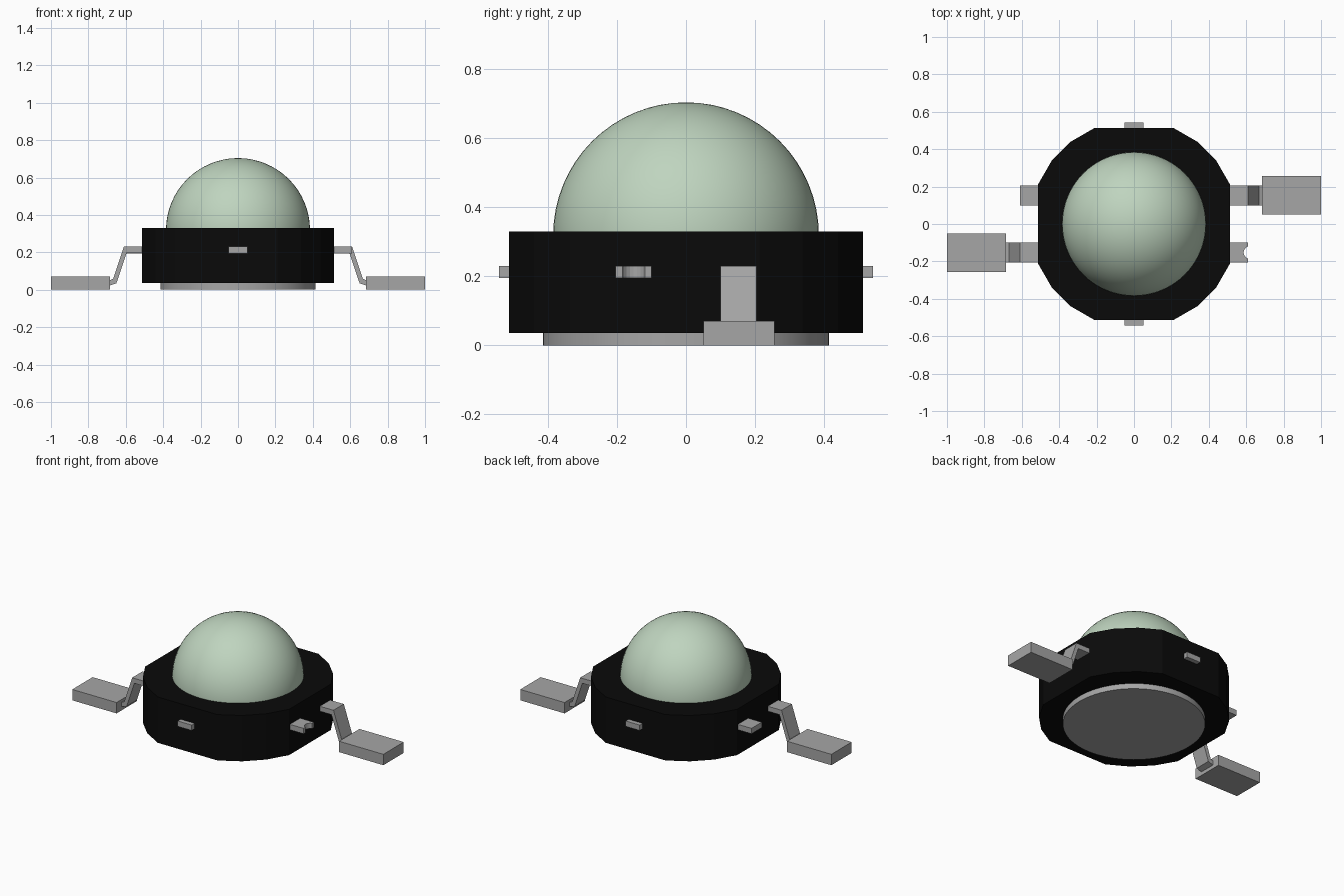
import bpy, bmesh, math
from mathutils import Matrix

cube = bpy.data.objects.get("Cube")
if cube:
    bpy.data.objects.remove(cube, do_unlink=True)


def material(name, rgb):
    m = bpy.data.materials.new(name)
    m.use_nodes = True
    m.diffuse_color = (*rgb, 1)
    m.node_tree.nodes["Principled BSDF"].inputs["Base Color"].default_value = (*rgb, 1)
    return m


BLACK = material("black plastic", (0.003, 0.003, 0.003))
METAL = material("grey metal", (0.38, 0.38, 0.38))
GLASS = material("pale green lens", (0.52, 0.66, 0.52))


def finish(name, bm, mat, smooth=False):
    bmesh.ops.recalc_face_normals(bm, faces=bm.faces)
    mesh = bpy.data.meshes.new(name)
    bm.to_mesh(mesh)
    bm.free()
    mesh.materials.append(mat)
    ob = bpy.data.objects.new(name, mesh)
    bpy.context.collection.objects.link(ob)
    if smooth:
        bpy.ops.object.select_all(action='DESELECT')
        ob.select_set(True)
        bpy.context.view_layer.objects.active = ob
        bpy.ops.object.shade_smooth_by_angle(angle=math.radians(30))
    return ob


def prism(name, points, low, high, mat, axis='Z', turn=0, smooth=False):
    """Extrude an outline along z (points are x, y) or along y (points are x, z)."""
    bm = bmesh.new()
    place = (lambda a, b: (a, b, low)) if axis == 'Z' else (lambda a, b: (a, low, b))
    face = bm.faces.new([bm.verts.new(place(a, b)) for a, b in points])
    move = (0, 0, high - low) if axis == 'Z' else (0, high - low, 0)
    ext = bmesh.ops.extrude_face_region(bm, geom=[face])
    bmesh.ops.translate(bm, vec=move, verts=[v for v in ext["geom"] if isinstance(v, bmesh.types.BMVert)])
    bmesh.ops.rotate(bm, matrix=Matrix.Rotation(turn, 3, 'Z'), verts=bm.verts)
    return finish(name, bm, mat, smooth)


def box(x0, x1, y0, y1):
    return [(x0, y0), (x1, y0), (x1, y1), (x0, y1)]


def arc(cx, cy, r, start, end, steps):
    angles = [math.radians(start + (end - start) * i / steps) for i in range(steps + 1)]
    return [(cx + r * math.cos(a), cy + r * math.sin(a)) for a in angles]


# Housing: a round body with four flat sides
outline = []
for q in range(4):
    outline += arc(0, 0, 0.555, 90 * q + 22.5, 90 * q + 67.5, 3)
prism("housing", outline, 0.035, 0.33, BLACK)

# Heat slug under the housing
prism("base_disc", arc(0, 0, 0.415, 0, 354.375, 63), 0, 0.036, METAL, smooth=True)

# Lens dome, cut off just inside the housing
bm = bmesh.new()
bmesh.ops.create_uvsphere(bm, u_segments=64, v_segments=32, radius=0.385)
bmesh.ops.bisect_plane(bm, geom=bm.verts[:] + bm.edges[:] + bm.faces[:], plane_co=(0, 0, -0.01),
                       plane_no=(0, 0, 1), clear_inner=True)
bmesh.ops.translate(bm, vec=(0, 0, 0.319), verts=bm.verts)
finish("lens_dome", bm, GLASS, smooth=True)

# Bent lead strip, seen along y
lead = [(0.48, 0.23), (0.61, 0.23), (0.668, 0.058), (0.70, 0.046),
        (0.70, 0.018), (0.65, 0.035), (0.595, 0.198), (0.48, 0.198)]
# Cut-off lead with a round notch in its end
notched = [(0.48, -0.205), (0.61, -0.205)] + arc(0.62, -0.152, 0.034, 253, 107, 8) \
    + [(0.61, -0.10), (0.48, -0.10)]

for side, turn in (("left", 0), ("right", math.pi)):
    prism(side + "_lead", lead, 0.10, 0.205, METAL, 'Y', turn)
    prism(side + "_solder_pad", box(0.685, 1.0, 0.05, 0.257), 0, 0.07, METAL, turn=turn)
    stub = notched if side == "left" else box(0.48, 0.61, -0.205, -0.10)
    prism(side + "_stub", stub, 0.195, 0.23, METAL, turn=turn)

# Small tabs on the front and back flats
for name, turn in (("front_tab", 0), ("back_tab", math.pi)):
    prism(name, box(-0.05, 0.05, -0.542, -0.48), 0.195, 0.23, METAL, turn=turn)
